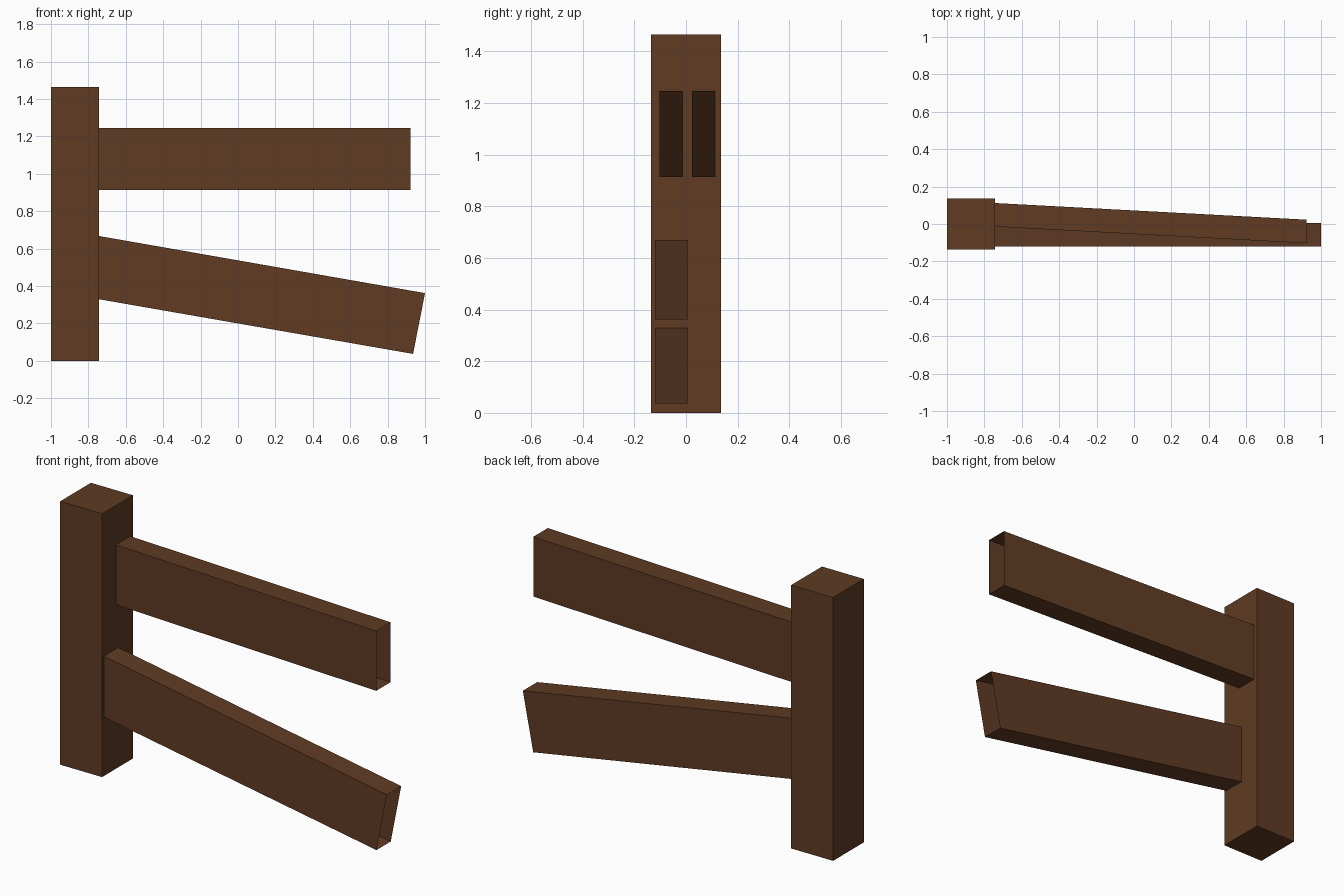
import bpy, bmesh

if "Cube" in bpy.data.objects:
    bpy.data.objects.remove(bpy.data.objects["Cube"])

wood = bpy.data.materials.new("brown wood")
wood.diffuse_color = (0.115, 0.044, 0.017, 1)
wood.use_nodes = True
wood.node_tree.nodes["Principled BSDF"].inputs["Base Color"].default_value = wood.diffuse_color


def beam(name, start, end, capped):
    """Box lofted between two four-cornered sections, open-ended unless capped."""
    bm = bmesh.new()
    a = [bm.verts.new(p) for p in start]
    b = [bm.verts.new(p) for p in end]
    for i in range(4):
        j = (i + 1) % 4
        bm.faces.new((a[i], a[j], b[j], b[i]))
    if capped:
        bm.faces.new(a[::-1])
        bm.faces.new(b)
    mesh = bpy.data.meshes.new(name)
    bm.to_mesh(mesh)
    bm.free()
    mesh.materials.append(wood)
    obj = bpy.data.objects.new(name, mesh)
    bpy.context.collection.objects.link(obj)
    return obj


def section(y0, y1, x_bottom, z_bottom, x_top, z_top):
    """Rail end section, counter-clockwise seen from +x."""
    return [(x_bottom, y0, z_bottom), (x_bottom, y1, z_bottom),
            (x_top, y1, z_top), (x_top, y0, z_top)]


POST_X = -0.742  # post face where the rails join

# Upright post
beam("fence_post", section(-0.135, 0.135, -1, 0, -1, 1.465),
     section(-0.135, 0.135, POST_X, 0, POST_X, 1.465), True)

# Upper rail, level but skewed towards the front
beam("upper_rail", section(-0.014, 0.112, POST_X, 0.913, POST_X, 1.246),
     section(-0.103, 0.023, 0.923, 0.913, 0.923, 1.246), False)

# Lower rail, sagging towards its free end
beam("lower_rail", section(-0.12, 0.006, POST_X, 0.329, POST_X, 0.667),
     section(-0.12, 0.006, 0.936, 0.037, 1.0, 0.362), False)
